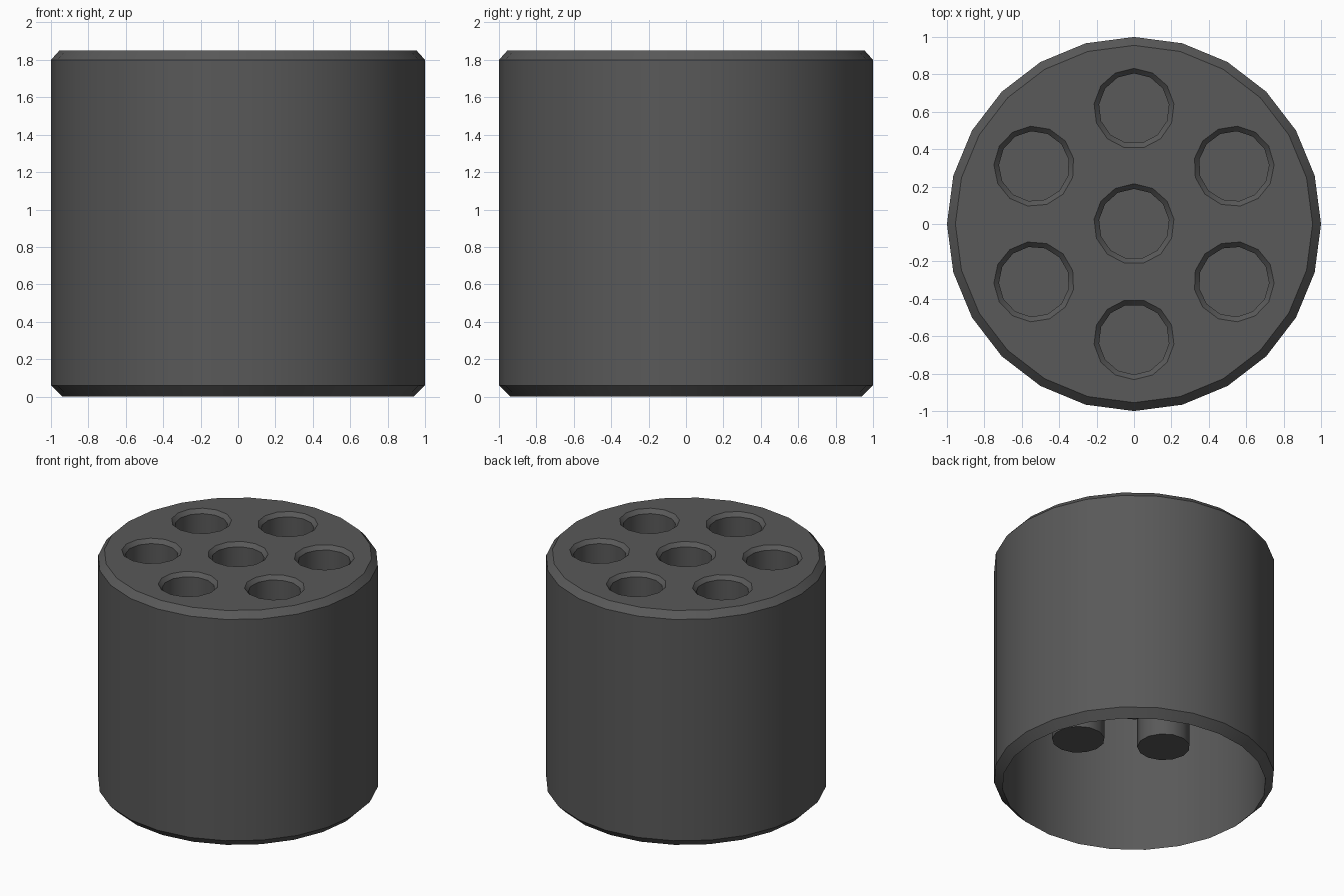
import bpy, bmesh, math

if "Cube" in bpy.data.objects:
    bpy.data.objects.remove(bpy.data.objects["Cube"])

grey = bpy.data.materials.new("dark grey")
grey.diffuse_color = (0.1, 0.1, 0.1, 1)
grey.use_nodes = True
grey.node_tree.nodes["Principled BSDF"].inputs["Base Color"].default_value = grey.diffuse_color

SIDES, HOLE_SIDES = 24, 13
TOP = 1.85


def ring(bm, r, z, n, cx=0, cy=0, start=math.pi / 2):
    return [bm.verts.new((cx + r * math.cos(start + 2 * math.pi * i / n),
                          cy + r * math.sin(start + 2 * math.pi * i / n), z)) for i in range(n)]


def loft(bm, rings, flip=False):
    for a, b in zip(rings, rings[1:]):
        n = len(a)
        for i in range(n):
            j = (i + 1) % n
            f = [a[i], a[j], b[j], b[i]]
            bm.faces.new(f[::-1] if flip else f)


def edge_loop(bm, vs):
    return [bm.edges.get((vs[i], vs[(i + 1) % len(vs)])) for i in range(len(vs))]


bm = bmesh.new()

# outer wall with chamfered ends, and the straight inner wall of the open base
rings = [ring(bm, r, z, SIDES) for r, z in
         ((0.94, 1.79), (0.94, 0), (1, 0.06), (1, 1.8), (0.955, TOP))]
loft(bm, rings)

# seven chamfered wells that hang down inside as closed cups
spots = [(0, 0, math.pi / 2)] + [
    (0.617 * math.cos(a), 0.617 * math.sin(a), a)
    for a in (math.radians(30 + 60 * k) for k in range(6))]
top_edges, ceiling_edges = edge_loop(bm, rings[-1]), edge_loop(bm, rings[0])
for x, y, a in spots:
    well = [ring(bm, r, z, HOLE_SIDES, x, y, a) for r, z in
            ((0.215, TOP), (0.188, 1.82), (0.188, 1.79), (0.188, 0.64))]
    loft(bm, well, flip=True)
    bm.faces.new(well[-1])
    top_edges += edge_loop(bm, well[0])
    ceiling_edges += edge_loop(bm, well[2])

# top plate and its underside, with openings for the wells
bmesh.ops.triangle_fill(bm, edges=top_edges, use_beauty=True, normal=(0, 0, 1))
bmesh.ops.triangle_fill(bm, edges=ceiling_edges, use_beauty=True, normal=(0, 0, -1))

mesh = bpy.data.meshes.new("tube_holder")
bm.to_mesh(mesh)
bm.free()
mesh.materials.append(grey)
holder = bpy.data.objects.new("tube_holder", mesh)
bpy.context.collection.objects.link(holder)

# soft round walls, crisp chamfers
bpy.context.view_layer.objects.active = holder
holder.select_set(True)
bpy.ops.object.shade_smooth_by_angle(angle=math.radians(35))
